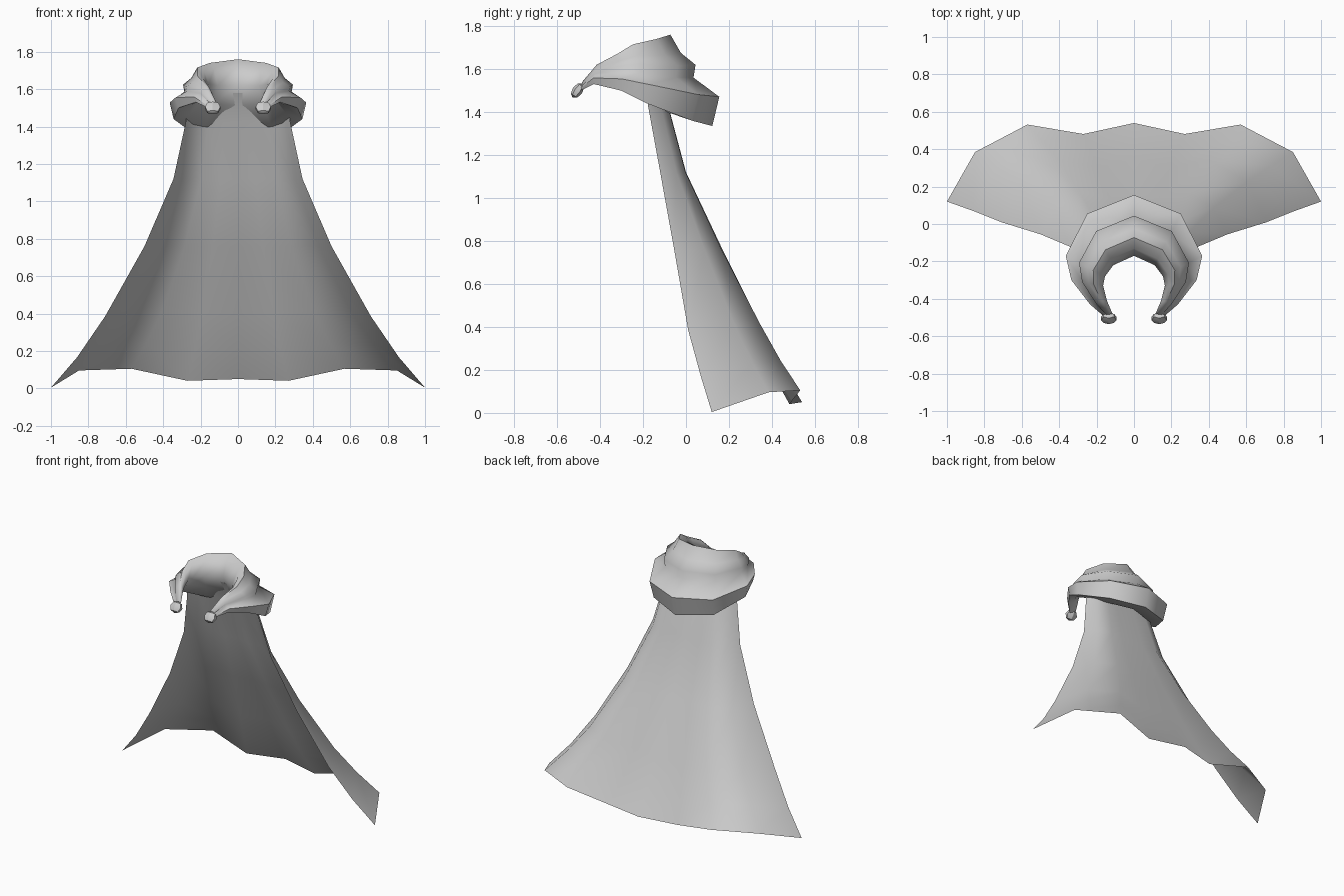
import bpy, bmesh, math
from mathutils import Vector

cube = bpy.data.objects.get("Cube")
if cube:
    bpy.data.objects.remove(cube, do_unlink=True)

cloth = bpy.data.materials.new("grey_cloth")
cloth.use_nodes = True
GREY = (0.6, 0.6, 0.6, 1.0)
cloth.diffuse_color = GREY
cloth.node_tree.nodes["Principled BSDF"].inputs["Base Color"].default_value = GREY


def loft(name, rows, closed, angle):
    """Skin a list of equally long point rows; closed rows form a capped tube."""
    bm = bmesh.new()
    grid = [[bm.verts.new(p) for p in row] for row in rows]
    count = len(rows[0])
    for a, b in zip(grid, grid[1:]):
        for i in range(count if closed else count - 1):
            j = (i + 1) % count
            bm.faces.new((a[i], a[j], b[j], b[i]))
    if closed:
        bm.faces.new(grid[0])
        bm.faces.new(grid[-1])
    bmesh.ops.recalc_face_normals(bm, faces=bm.faces)
    # An open sheet should face outward, towards the back
    if not closed and sum(f.normal.y for f in bm.faces) < 0:
        bmesh.ops.reverse_faces(bm, faces=bm.faces)
    mesh = bpy.data.meshes.new(name)
    bm.to_mesh(mesh)
    bm.free()
    obj = bpy.data.objects.new(name, mesh)
    bpy.context.collection.objects.link(obj)
    finish(obj, angle)
    return obj


def finish(obj, angle):
    obj.data.materials.clear()
    obj.data.materials.append(cloth)
    bpy.ops.object.select_all(action="DESELECT")
    obj.select_set(True)
    bpy.context.view_layer.objects.active = obj
    bpy.ops.object.shade_smooth_by_angle(angle=math.radians(angle))


# Cape: each level is height, half width, y at the middle, y at the open edge
levels = [
    (1.58, 0.26, -0.16, -0.20),
    (1.42, 0.28, -0.08, -0.175),
    (1.12, 0.345, 0.00, -0.12),
    (0.76, 0.50, 0.17, -0.055),
    (0.40, 0.71, 0.35, 0.01),
    (0.20, 0.86, 0.45, 0.07),
    (0.05, 1.00, 0.54, 0.12),
]
# Folds across: width fraction, depth fraction, lift at the hem
folds = [(0, 1, 0), (0.27, 0.86, -0.01), (0.57, 0.98, 0.06),
         (0.85, 0.63, 0.05), (1, 0, -0.05)]
across = [(-w, d, h) for w, d, h in folds[:0:-1]] + folds
cape_rows = []
for z, half, y_mid, y_edge in levels:
    flare = max(0, 1 - z / 0.5) ** 0.8
    cape_rows.append([(half * w, y_edge + (y_mid - y_edge) * d, z + h * flare)
                      for w, d, h in across])
loft("cape", cape_rows, False, 180)

# Collar: folded section, inner to outer and bottom to top
section = [(0, 0.68), (0.12, 0.92), (0.3, 1), (0.45, 0.8), (0.66, 0.67),
           (0.63, 0.53), (1, 0.32), (0.9, 0), (0.5, 0.1), (0.15, 0.42)]
# Stations from the nape to the front tip: inner point, outer point, bottom, top
stations = [
    ((0, -0.17), (0, 0.155), 1.335, 1.76),
    ((0.11, -0.22), (0.25, 0.055), 1.36, 1.74),
    ((0.155, -0.28), (0.365, -0.17), 1.44, 1.715),
    ((0.165, -0.33), (0.335, -0.30), 1.50, 1.67),
    ((0.145, -0.41), (0.235, -0.43), 1.53, 1.62),
    ((0.115, -0.48), (0.165, -0.49), 1.50, 1.54),
]


def collar_ring(station, side):
    inner, outer, low, high = station
    a, b = Vector(inner), Vector(outer)
    ring = []
    for u, v in section:
        p = a.lerp(b, u)
        ring.append((side * p.x, p.y, low + (high - low) * v))
    return ring


rings = [collar_ring(s, -1) for s in stations[:0:-1]]
rings += [collar_ring(s, 1) for s in stations]
loft("collar", rings, True, 65)

# Knotted ends of the collar
for side, label in ((1, "left"), (-1, "right")):
    bpy.ops.mesh.primitive_uv_sphere_add(
        segments=6, ring_count=4, radius=1, location=(side * 0.135, -0.505, 1.5))
    knot = bpy.context.object
    knot.name = label + "_collar_knot"
    knot.scale = (0.047, 0.025, 0.04)
    knot.rotation_euler.x = math.radians(-35)
    finish(knot, 40)
